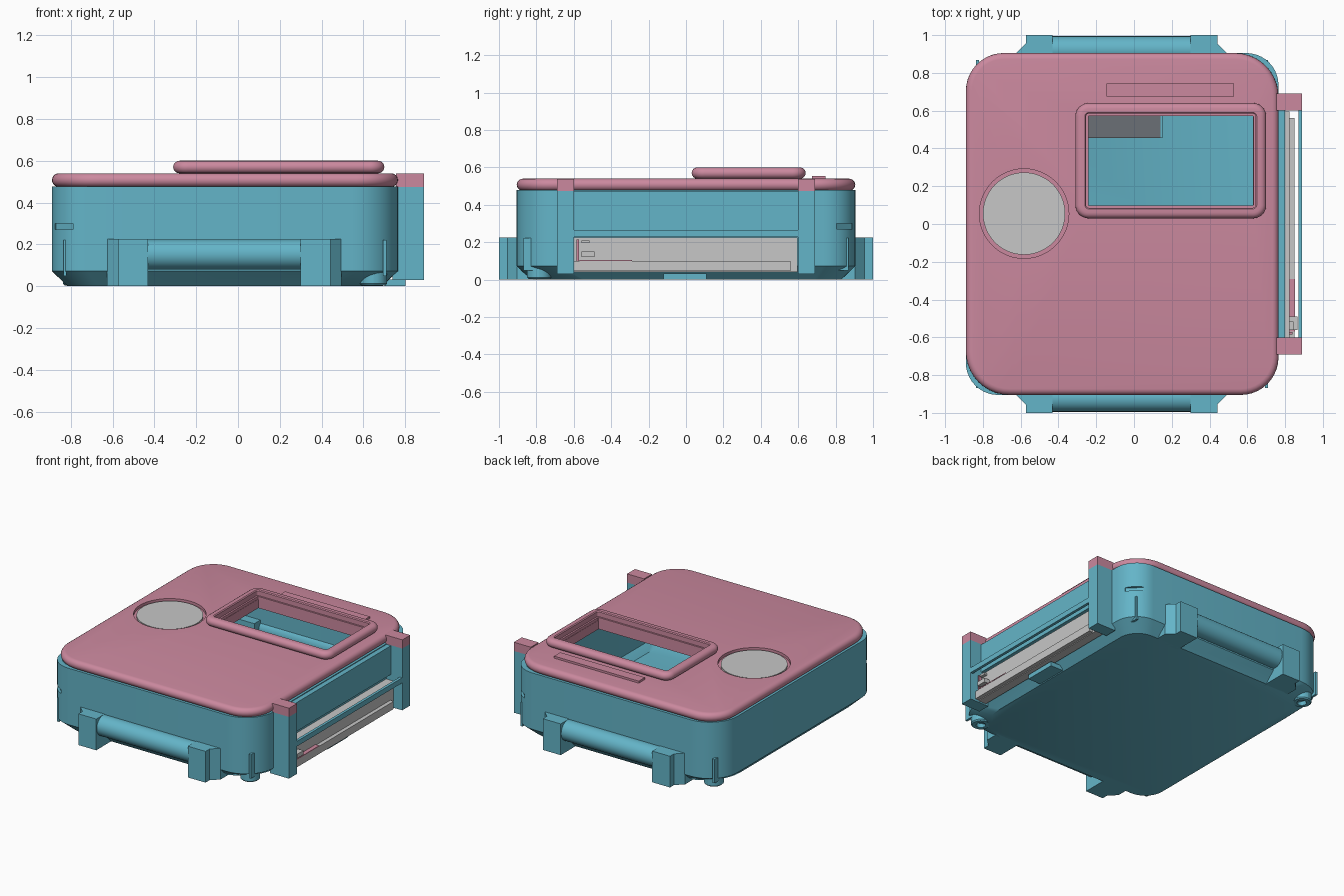
import bpy, bmesh, math
from mathutils import Matrix

if "Cube" in bpy.data.objects:
    bpy.data.objects.remove(bpy.data.objects["Cube"])


def material(name, rgb):
    m = bpy.data.materials.new(name)
    m.diffuse_color = (*rgb, 1)
    m.use_nodes = True
    m.node_tree.nodes["Principled BSDF"].inputs["Base Color"].default_value = m.diffuse_color
    return m


TEAL = material("teal", (0.127, 0.46, 0.58))
PINK = material("dusty pink", (0.60, 0.25, 0.345))
GREY = material("light grey", (0.57, 0.57, 0.57))
SLATE = material("slate grey", (0.145, 0.16, 0.18))


def finish(bm, name, mat):
    bmesh.ops.recalc_face_normals(bm, faces=bm.faces)
    me = bpy.data.meshes.new(name)
    bm.to_mesh(me)
    bm.free()
    me.materials.append(mat)
    ob = bpy.data.objects.new(name, me)
    bpy.context.collection.objects.link(ob)
    return ob


def activate(ob):
    bpy.ops.object.select_all(action='DESELECT')
    ob.select_set(True)
    bpy.context.view_layer.objects.active = ob


def smooth(ob):
    activate(ob)
    bpy.ops.object.shade_smooth_by_angle(angle=math.radians(35))
    return ob


def box(name, mat, x0, x1, y0, y1, z0, z1):
    bm = bmesh.new()
    bmesh.ops.create_cube(bm, size=1)
    for v in bm.verts:
        v.co = ((x0 + x1) / 2 + v.co.x * (x1 - x0),
                (y0 + y1) / 2 + v.co.y * (y1 - y0),
                (z0 + z1) / 2 + v.co.z * (z1 - z0))
    return finish(bm, name, mat)


def rounded(rect, radii, inset, z, n=10):
    """Rounded rectangle loop; radii run front-left, front-right, back-right, back-left."""
    x0, x1, y0, y1 = rect
    corners = [(x0, y0, 1, 1), (x1, y0, -1, 1), (x1, y1, -1, -1), (x0, y1, 1, -1)]
    pts = []
    for i, ((x, y, sx, sy), r) in enumerate(zip(corners, radii)):
        rr = max(r - inset, 0.004)
        cx, cy = x + sx * (inset + rr), y + sy * (inset + rr)
        for k in range(n + 1):
            a = math.pi + i * math.pi / 2 + k * math.pi / 2 / n
            pts.append((cx + rr * math.cos(a), cy + rr * math.sin(a), z))
    return pts


def loft(name, mat, loops, ring=False):
    """Skin a stack of loops, capped at the ends or closed into a ring."""
    bm = bmesh.new()
    rows = [[bm.verts.new(p) for p in lp] for lp in loops]
    pairs = list(zip(rows, rows[1:])) + ([(rows[-1], rows[0])] if ring else [])
    for a, b in pairs:
        for i in range(len(a)):
            j = (i + 1) % len(a)
            bm.faces.new((a[i], a[j], b[j], b[i]))
    if not ring:
        bm.faces.new(rows[0])
        bm.faces.new(rows[-1])
    return smooth(finish(bm, name, mat))


def cylinder(name, mat, centre, r, depth, axis='Z', n=48):
    bm = bmesh.new()
    m = Matrix.Translation(centre)
    if axis == 'X':
        m = m @ Matrix.Rotation(math.pi / 2, 4, 'Y')
    bmesh.ops.create_cone(bm, cap_ends=True, segments=n, radius1=r, radius2=r, depth=depth, matrix=m)
    return smooth(finish(bm, name, mat))


def cut(ob, cutter):
    activate(ob)
    mod = ob.modifiers.new("cut", 'BOOLEAN')
    mod.operation, mod.object, mod.solver = 'DIFFERENCE', cutter, 'EXACT'
    bpy.ops.object.modifier_apply(modifier=mod.name)
    bpy.data.objects.remove(cutter)


CASE = (-0.89, 0.765, -0.905, 0.905)
CX = -0.0625

# Hollow case with a chamfered underside
R = (0.17, 0.22, 0.17, 0.22)
R_BASE = (0.22, 0.36, 0.22, 0.36)
case = loft("case_body", TEAL, [
    rounded(CASE, R_BASE, 0.075, 0.0),
    rounded(CASE, R, 0.0, 0.072),
    rounded(CASE, R, 0.0, 0.478),
    rounded(CASE, R, 0.035, 0.478),
    rounded(CASE, R, 0.035, 0.09),
    rounded(CASE, R_BASE, 0.08, 0.045)])

# Finger notches in two opposite corners
for s in (-1, 1):
    notch = box("notch_cutter", TEAL, -0.06, 0.06, -0.018, 0.018, -0.014, 0.014)
    notch.matrix_world = Matrix.Translation((CX + s * 0.778, s * 0.855, 0.285)) @ Matrix.Rotation(-math.pi / 4, 4, 'Z')
    bpy.context.view_layer.update()
    cut(case, notch)
smooth(case)

# Round-edged lid with window and button openings
LID_R = (0.23, 0.20, 0.23, 0.20)
h = 0.0325
arc = [(-math.pi / 2 + k * math.pi / 8) for k in range(9)]
lid = loft("lid", PINK, [rounded(CASE, LID_R, h * (1 - math.cos(a)), 0.5075 + h * math.sin(a)) for a in arc])
cut(lid, box("window_cutter", PINK, -0.24, 0.63, 0.095, 0.575, 0.4, 0.7))
BUTTON = (-0.582, 0.055)
cut(lid, cylinder("button_cutter", PINK, (*BUTTON, 0.57), 0.237, 0.1))
smooth(lid)
cylinder("button_disc", GREY, (*BUTTON, 0.522), 0.218, 0.02)

# Raised window frame with a stepped inner edge
FRAME = (-0.31, 0.70, 0.03, 0.64)
FR = (0.07,) * 4
f = 0.03
loops = [rounded(FRAME, FR, f * (1 - math.cos(a)), 0.57 + f * math.sin(a)) for a in arc]
loops += [rounded(FRAME, FR, i, z) for i, z in ((0.05, 0.6), (0.056, 0.594), (0.056, 0.56), (0.068, 0.56), (0.068, 0.538))]
loft("window_frame", PINK, loops, ring=True)
box("lid_ridge", PINK, -0.145, 0.53, 0.675, 0.745, 0.535, 0.555)

# Carrying bars with brackets at front and back
for s, side in ((-1, "front"), (1, "back")):
    cylinder(side + "_bar", TEAL, (CX, s * 0.922, 0.152), 0.072, 0.76, 'X')
    for m in (-1, 1):
        prof = [(0.365, 0.80), (0.365, 1.0), (0.507, 1.0), (0.507, 0.955), (0.56, 0.903), (0.56, 0.80)]
        bm = bmesh.new()
        face = bm.faces.new([bm.verts.new((CX - 0.003 + m * x, s * y, 0.0)) for x, y in prof])
        top = bmesh.ops.extrude_face_region(bm, geom=[face])["geom"]
        for v in top:
            if isinstance(v, bmesh.types.BMVert):
                v.co.z = 0.225
        finish(bm, side + "_bracket", TEAL)
        # Thin corner rib
        x = CX + m * 0.765
        box(side + "_corner_rib", TEAL, x - 0.008, x + 0.008, min(s * 0.80, s * 0.868), max(s * 0.80, s * 0.868), 0.05, 0.222)

# Posts and caps on the right side
for s in (-1, 1):
    y0, y1 = sorted((s * 0.6, s * 0.69))
    box("side_post", TEAL, 0.74, 0.89, y0, y1, 0.03, 0.475)
    box("post_cap", PINK, 0.755, 0.89, y0, y1, 0.475, 0.538)

# Side panel, rail and latch tab
box("side_panel", TEAL, 0.75, 0.80, -0.6, 0.6, 0.265, 0.472)
box("side_rail", TEAL, 0.87, 0.89, -0.6, 0.6, 0.228, 0.265)
box("latch_tab", TEAL, 0.70, 0.80, -0.12, 0.11, 0.0, 0.032)

# Grey tray in the side slot
box("tray_back", GREY, 0.76, 0.822, -0.6, 0.595, 0.04, 0.225)
box("tray_step", GREY, 0.82, 0.85, -0.6, 0.56, 0.045, 0.10)
box("tray_clip", GREY, 0.82, 0.865, -0.56, -0.49, 0.12, 0.15)
box("tray_clip_upper", GREY, 0.82, 0.845, -0.56, -0.515, 0.195, 0.21)
box("tray_pin", PINK, 0.82, 0.84, -0.585, -0.572, 0.10, 0.215)
box("tray_stripe", PINK, 0.82, 0.852, -0.57, -0.29, 0.10, 0.106)

# Block inside the case, below the window
box("inner_block", SLATE, -0.50, 0.14, 0.455, 0.62, 0.04, 0.12)
box("inner_block_edge", TEAL, 0.14, 0.152, 0.455, 0.62, 0.04, 0.12)

# Hollow screw feet under two opposite corners
for s in (-1, 1):
    c = (CX - s * 0.71, s * 0.785)
    sq = lambda r: (c[0] - r, c[0] + r, c[1] - r, c[1] + r)
    loft("screw_foot", TEAL, [rounded(sq(r), (r,) * 4, 0, z, 6) for r, z in
                              ((0.065, 0.09), (0.065, 0.012), (0.057, 0.004), (0.032, 0.004), (0.024, 0.03))])
